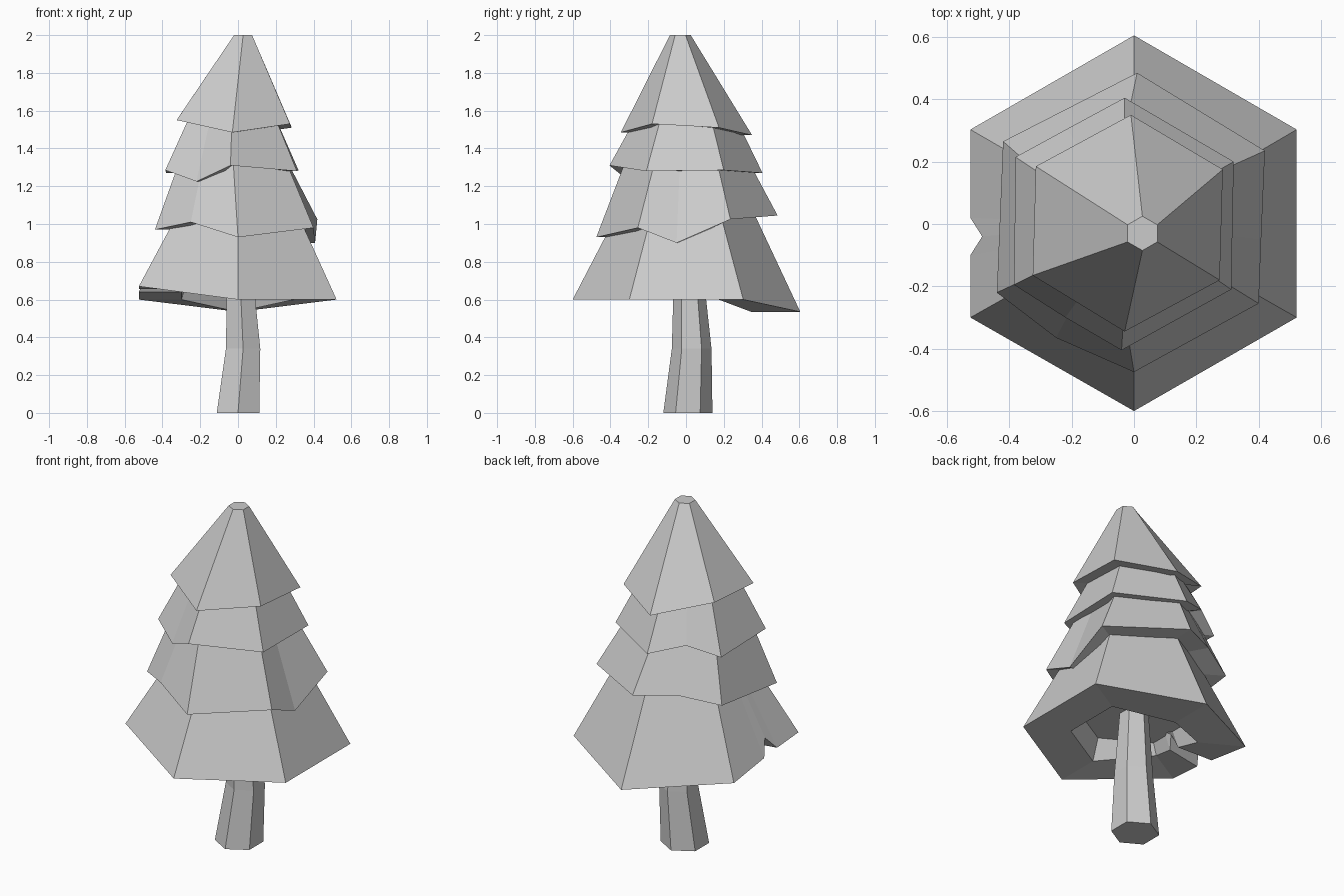
import bpy
from math import sin, cos, radians


def hexagon(cx, cy, r):
    # corner 0 points to the back, then counter-clockwise seen from above
    return [(cx + r * cos(radians(90 + 60 * i)), cy + r * sin(radians(90 + 60 * i)))
            for i in range(6)]


def loft(name, rings):
    # stack of equal-length rings listed from the first cap to the last cap
    n = len(rings[0])
    verts = [p for ring in rings for p in ring]
    faces = [tuple(reversed(range(n)))]
    for a in range(len(rings) - 1):
        for i in range(n):
            j = (i + 1) % n
            faces.append((a * n + i, a * n + j, (a + 1) * n + j, (a + 1) * n + i))
    faces.append(tuple(range((len(rings) - 1) * n, len(rings) * n)))
    mesh = bpy.data.meshes.new(name)
    mesh.from_pydata(verts, [], faces)
    mesh.update()
    obj = bpy.data.objects.new(name, mesh)
    bpy.context.collection.objects.link(obj)
    return obj


def tier(name, rim, top, top_z, lift=0.1):
    # rim: (side position 0..6, x, y, z); top: (centre x, centre y, radius)
    corners = hexagon(*top)
    upper = []
    for k, x, y, z in rim:
        a, b, f = corners[int(k)], corners[(int(k) + 1) % 6], k % 1
        upper.append((a[0] + (b[0] - a[0]) * f, a[1] + (b[1] - a[1]) * f, top_z))
    outer = [(x, y, z) for k, x, y, z in rim]
    inner = [(x * 0.57, y * 0.57, z) for x, y, z in outer]
    ceiling_z = sum(p[2] for p in outer) / len(outer) + lift
    ceiling = [(x * 0.5, y * 0.5, ceiling_z) for x, y, z in outer]
    return loft(name, [ceiling, inner, outer, upper])


# bent trunk
loft("trunk", [[(x, y, z) for x, y in hexagon(cx, cy, r)] for cx, cy, r, z in
               [(0, 0.01, 0.13, 0), (0.027, 0.03, 0.105, 0.34), (0.008, 0.012, 0.075, 0.78)]])

# lowest branches, with a notch on the left side
tier("branches_bottom", [
    (0, 0, 0.605, 0.535), (1, -0.525, 0.303, 0.60), (1.47, -0.525, 0.02, 0.64),
    (1.57, -0.487, -0.04, 0.727), (1.67, -0.525, -0.1, 0.655), (2, -0.525, -0.3, 0.67),
    (3, 0, -0.6, 0.60), (4, 0.522, -0.3, 0.60), (5, 0.522, 0.303, 0.60)],
    (0, 0, 0.34), 1.1)

# second layer
tier("branches_lower_middle", [
    (0, 0.01, 0.485, 1.045), (0.5, -0.205, 0.375, 1.06), (1, -0.42, 0.265, 1.015),
    (2, -0.44, -0.22, 0.97), (2.45, -0.25, -0.365, 1.01), (3, 0, -0.475, 0.93),
    (4, 0.40, -0.255, 0.98), (4.4, 0.408, -0.05, 0.90), (5, 0.42, 0.235, 1.025)],
    (-0.03, 0, 0.295), 1.4)

# third layer
tier("branches_upper_middle", [
    (0, -0.03, 0.405, 1.27), (0.5, -0.215, 0.305, 1.33), (1, -0.38, 0.215, 1.27),
    (2, -0.385, -0.195, 1.285), (2.5, -0.22, -0.3, 1.225), (3, -0.04, -0.405, 1.31),
    (4, 0.312, -0.21, 1.28), (5, 0.32, 0.2, 1.285)],
    (-0.03, 0, 0.245), 1.6)

# blunt tip layer
tier("branches_top", [
    (0, -0.01, 0.35, 1.47), (1, -0.315, 0.185, 1.565), (2, -0.325, -0.165, 1.55),
    (3, -0.03, -0.345, 1.485), (4, 0.275, -0.18, 1.53), (5, 0.285, 0.175, 1.51)],
    (0.027, -0.03, 0.055), 2.0)
